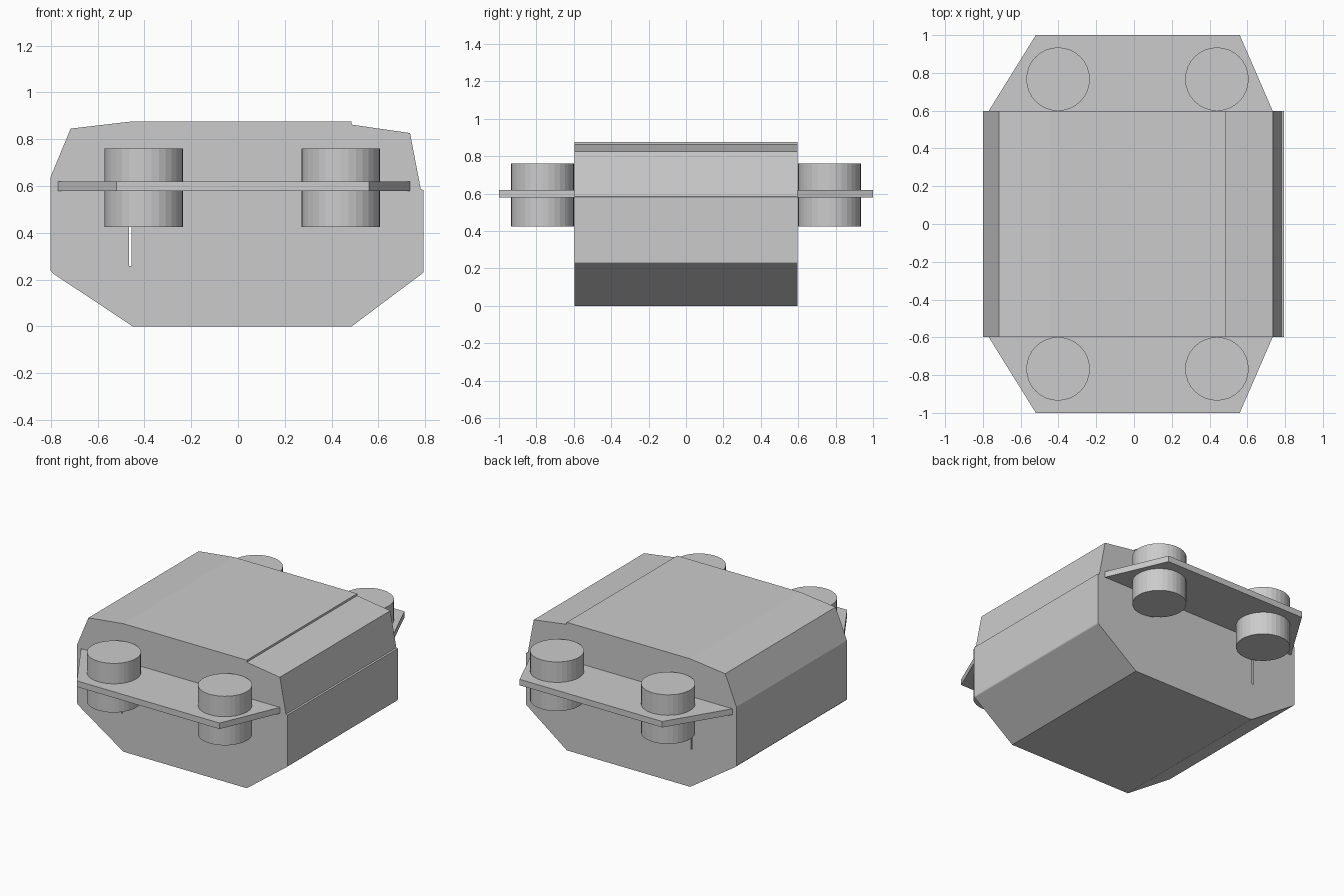
import bpy, bmesh

if "Cube" in bpy.data.objects:
    bpy.data.objects.remove(bpy.data.objects["Cube"])


def prism(name, points, place, lo, hi):
    """Extrude a closed 2D outline between lo and hi; place maps (u, v, depth) to xyz."""
    bm = bmesh.new()
    a = [bm.verts.new(place(u, v, lo)) for u, v in points]
    b = [bm.verts.new(place(u, v, hi)) for u, v in points]
    n = len(points)
    bm.faces.new(a)
    bm.faces.new(b)
    for i in range(n):
        j = (i + 1) % n
        bm.faces.new((a[i], a[j], b[j], b[i]))
    bmesh.ops.recalc_face_normals(bm, faces=bm.faces)
    mesh = bpy.data.meshes.new(name)
    bm.to_mesh(mesh)
    bm.free()
    obj = bpy.data.objects.new(name, mesh)
    bpy.context.collection.objects.link(obj)
    return obj


def along_y(u, v, d):
    return (u, d, v)


def along_z(u, v, d):
    return (u, v, d)


# Faceted hull, with the small steps where its panels meet
hull_outline = [
    (-0.45, 0.0), (0.485, 0.0), (0.79, 0.228), (0.793, 0.235),
    (0.793, 0.583), (0.781, 0.585), (0.735, 0.826), (0.485, 0.862),
    (0.485, 0.876), (-0.45, 0.876), (-0.715, 0.845), (-0.8, 0.64),
    (-0.8, 0.236), (-0.79, 0.226),
]
hull = prism("hull", hull_outline, along_y, -0.597, 0.597)

# Narrow slot running through the hull between two panels
slot = prism("slot_cutter",
             [(-0.465, 0.258), (-0.455, 0.258), (-0.455, 0.6), (-0.465, 0.6)],
             along_y, -0.8, 0.8)
slot.hide_render = True
slot.hide_set(True)
cut = hull.modifiers.new("slot", "BOOLEAN")
cut.operation = "DIFFERENCE"
cut.solver = "EXACT"
cut.object = slot

for side, label in ((-1, "front"), (1, "back")):
    # Tapered side fin
    fin = [(-0.77, 0.597), (-0.52, 1.0), (0.56, 1.0), (0.735, 0.597)]
    prism(label + "_fin", [(x, side * y) for x, y in fin], along_z, 0.579, 0.62)
    # Thruster drums through the fin
    for x, end in ((-0.402, "left"), (0.439, "right")):
        bpy.ops.mesh.primitive_cylinder_add(
            vertices=32, radius=0.168, depth=0.336,
            location=(x, side * 0.767, 0.592))
        bpy.context.object.name = f"{label}_{end}_thruster"
